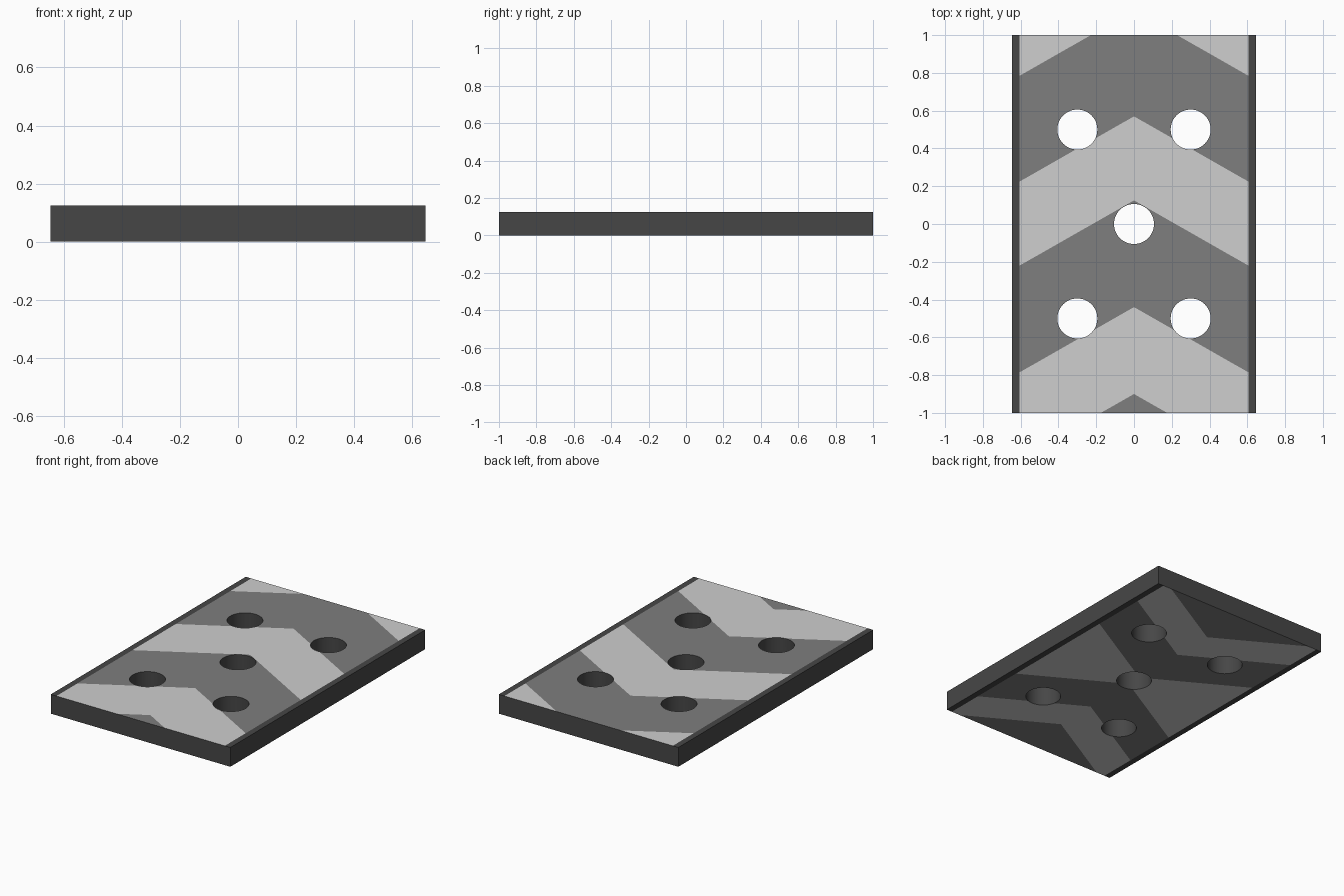
import bpy, bmesh
from mathutils import Vector

if "Cube" in bpy.data.objects:
    bpy.data.objects.remove(bpy.data.objects["Cube"])

W, L, H = 0.645, 1.0, 0.125      # half width, half length, thickness
EDGE = 0.605                     # where the dark side rails begin
SLOPE = 0.57                     # slope of the chevron edges
TOP = [-0.9, -0.44, 0.125, 0.57, 1.13]   # chevron peaks on top
UNDER = [0.05, 0.41, 0.69]               # mirrored peaks underneath


def material(name, v):
    m = bpy.data.materials.new(name)
    m.diffuse_color = (v, v, v, 1)
    m.use_nodes = True
    m.node_tree.nodes["Principled BSDF"].inputs["Base Color"].default_value = m.diffuse_color
    return m


mats = [material("dark_grey", 0.062), material("mid_grey", 0.21), material("light_grey", 0.62)]


def finish(bm, name):
    me = bpy.data.meshes.new(name)
    bm.to_mesh(me)
    bm.free()
    ob = bpy.data.objects.new(name, me)
    bpy.context.collection.objects.link(ob)
    for m in mats:
        me.materials.append(m)
    return ob


# plate
bm = bmesh.new()
bmesh.ops.create_cube(bm, size=1)
for v in bm.verts:
    v.co = Vector((v.co.x * 2 * W, v.co.y * 2 * L, (v.co.z + 0.5) * H))


def cut(point, normal, pick=lambda f: True):
    faces = [f for f in bm.faces if pick(f)]
    geom = list({e for f in faces for e in list(f.verts) + list(f.edges)}) + faces
    bmesh.ops.bisect_plane(bm, geom=geom, dist=1e-5, plane_co=point, plane_no=normal)


def on_side(sx, sy, sz):
    def pick(f):
        c = f.calc_center_median()
        return (f.normal.z * sz > 0.9 and c.x * sx > 0 and abs(c.x) < EDGE
                and (sy == 0 or c.y * sy > 0))
    return pick


bm.normal_update()
for x in (-EDGE, 0, EDGE):
    cut((x, 0, 0), (1, 0, 0))
bm.normal_update()
cut((0, 0, 0), (0, 1, 0), lambda f: f.normal.z < -0.9)
bm.normal_update()

# chevron edges, cut into each half of the top and each quarter of the underside
for sx in (-1, 1):
    for a in TOP:
        cut((0, a, 0), (SLOPE * sx, 1, 0), on_side(sx, 0, 1))
        bm.normal_update()
    for sy in (-1, 1):
        for a in UNDER:
            cut((0, a * sy, 0), (-SLOPE * sx, sy, 0), on_side(sx, sy, -1))
            bm.normal_update()

# colour by chevron band
for f in bm.faces:
    c = f.calc_center_median()
    if abs(f.normal.z) < 0.9 or abs(c.x) > EDGE:
        f.material_index = 0
    elif f.normal.z > 0:
        band = sum(c.y + SLOPE * abs(c.x) > a for a in TOP)
        f.material_index = 2 if band % 2 else 1
    else:
        band = sum(abs(c.y) - SLOPE * abs(c.x) > a for a in UNDER)
        f.material_index = 1 if band % 2 else 2
plate = finish(bm, "chevron_plate")

# five round through holes
bm = bmesh.new()
for x, y in ((0, 0), (-0.3, 0.5), (0.3, 0.5), (-0.3, -0.5), (0.3, -0.5)):
    r = bmesh.ops.create_cone(bm, cap_ends=True, segments=48, radius1=0.106, radius2=0.106, depth=0.6)
    bmesh.ops.translate(bm, verts=r["verts"], vec=(x, y, H / 2))
cutter = finish(bm, "hole_cutter")
cutter.hide_render = True

mod = plate.modifiers.new("holes", "BOOLEAN")
mod.operation = "DIFFERENCE"
mod.solver = "EXACT"
mod.object = cutter
bpy.context.view_layer.objects.active = plate
plate.select_set(True)
cutter.select_set(False)
bpy.ops.object.modifier_apply(modifier=mod.name)
bpy.data.objects.remove(cutter)
bpy.ops.object.shade_smooth_by_angle()
